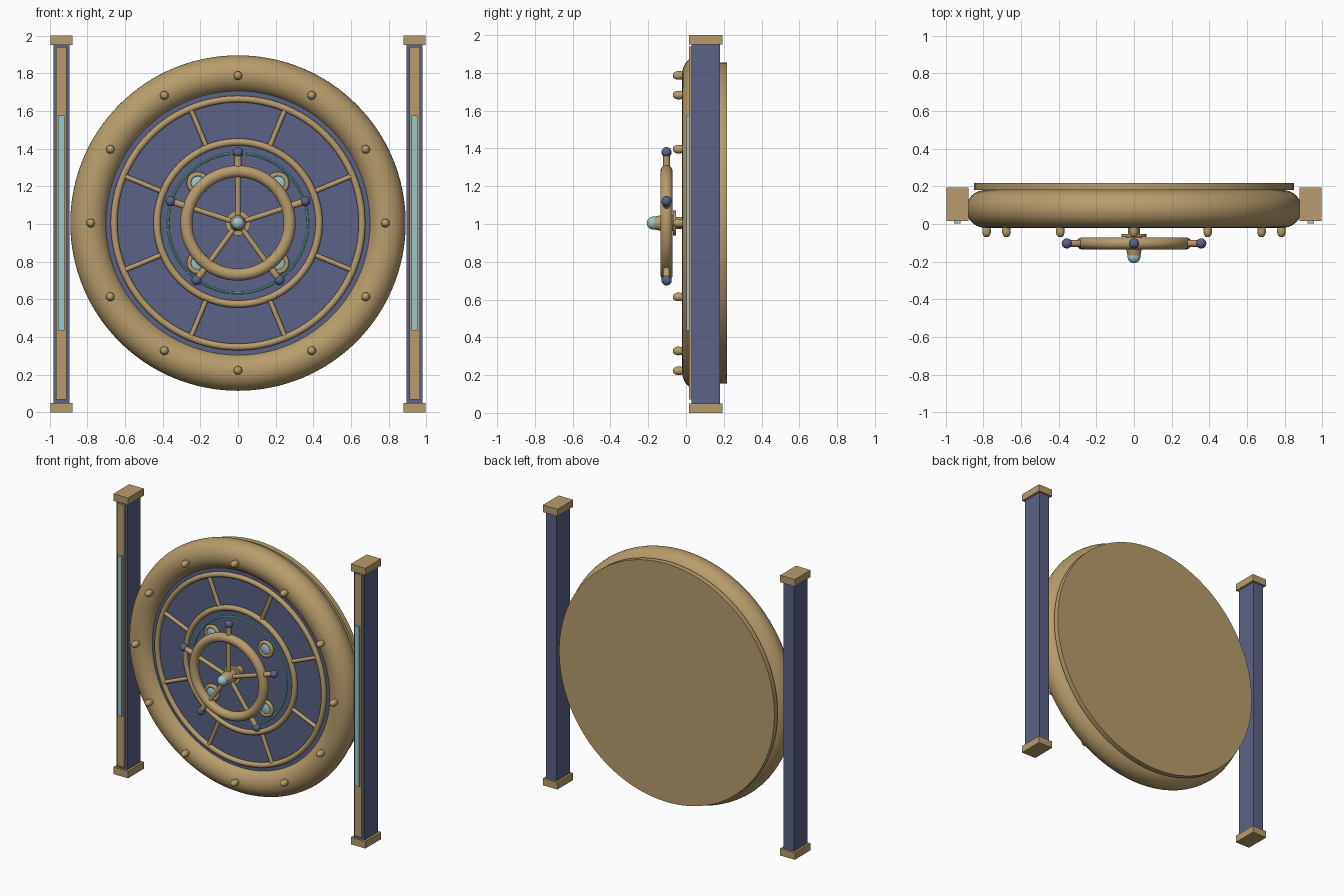
import bpy
import bmesh
from math import sin, cos, pi, radians
from mathutils import Vector

cube = bpy.data.objects.get("Cube")
if cube:
    bpy.data.objects.remove(cube, do_unlink=True)


def material(name, rgb):
    m = bpy.data.materials.new(name)
    m.use_nodes = True
    m.diffuse_color = (*rgb, 1)
    m.node_tree.nodes["Principled BSDF"].inputs["Base Color"].default_value = (*rgb, 1)
    return m


BRASS = material("brass", (0.48, 0.335, 0.15))
BLUE = material("slate blue", (0.105, 0.122, 0.24))
GLASS = material("pale glass", (0.33, 0.57, 0.6))
GLOW = material("turquoise glow", (0.14, 0.6, 0.5))

CZ = 1.005        # height of the door axis
WHEEL_Y = -0.103  # plane of the hand wheel


def finish(name, mat, smooth=True):
    ob = bpy.context.object
    ob.name = name
    ob.data.materials.append(mat)
    if smooth:
        bpy.ops.object.shade_smooth_by_angle(angle=radians(40))
    return ob


def polar(radius, degrees, y):
    a = radians(degrees)
    return Vector((radius * cos(a), y, CZ + radius * sin(a)))


def box(name, mat, center, size):
    bpy.ops.mesh.primitive_cube_add(size=1, location=center)
    bpy.context.object.scale = size
    bpy.ops.object.transform_apply(location=False, rotation=False, scale=True)
    return finish(name, mat, smooth=False)


def ring(name, mat, center, major, minor, segments=96, sides=16):
    bpy.ops.mesh.primitive_torus_add(
        location=center, rotation=(pi / 2, 0, 0), major_radius=major,
        minor_radius=minor, major_segments=segments, minor_segments=sides)
    return finish(name, mat)


def ball(name, mat, center, radius, depth=1.0):
    bpy.ops.mesh.primitive_uv_sphere_add(segments=24, ring_count=16, radius=radius, location=center)
    bpy.context.object.scale.y = depth
    return finish(name, mat)


def rod(name, mat, start, end, radius):
    span = end - start
    bpy.ops.mesh.primitive_cylinder_add(vertices=16, radius=radius, depth=span.length,
                                        location=(start + end) / 2)
    bpy.context.object.rotation_euler = span.to_track_quat('Z', 'Y').to_euler()
    return finish(name, mat)


def lathe(name, mat, center, profile, steps=32):
    """Turn a profile of (radius, y) points around the y axis."""
    bm = bmesh.new()
    verts = [bm.verts.new((r, y, 0)) for r, y in profile]
    edges = [bm.edges.new(pair) for pair in zip(verts, verts[1:])]
    bmesh.ops.spin(bm, geom=verts + edges, cent=(0, 0, 0), axis=(0, 1, 0),
                   angle=2 * pi, steps=steps)
    bmesh.ops.remove_doubles(bm, verts=bm.verts, dist=0.0001)
    bmesh.ops.recalc_face_normals(bm, faces=bm.faces)
    mesh = bpy.data.meshes.new(name)
    bm.to_mesh(mesh)
    bm.free()
    ob = bpy.data.objects.new(name, mesh)
    bpy.context.collection.objects.link(ob)
    bpy.ops.object.select_all(action='DESELECT')
    ob.select_set(True)
    bpy.context.view_layer.objects.active = ob
    ob.location = center
    return finish(name, mat)


def disc(name, mat, radius, front, back):
    return lathe(name, mat, (0, 0, CZ),
                 [(0, front), (radius, front), (radius, back), (0, back)], 96)


# Door body
ring("door_rim", BRASS, (0, 0.08, CZ), 0.79, 0.1, 128, 40)
disc("back_plate", BRASS, 0.85, 0.18, 0.217)
disc("door_panel", BLUE, 0.74, 0.035, 0.18)
disc("center_panel", BLUE, 0.43, 0.022, 0.1)

# Raised trim on the panel
ring("outer_trim", BRASS, (0, 0.03, CZ), 0.658, 0.018)
ring("inner_trim", BRASS, (0, 0.025, CZ), 0.43, 0.019)
ring("glow_ring", GLOW, (0, 0.02, CZ), 0.371, 0.006, 96, 8)
for i in range(8):
    a = 22.5 + 45 * i
    rod(f"panel_rib_{i + 1}", BRASS, polar(0.43, a, 0.028), polar(0.655, a, 0.028), 0.013)

# Rim bolts with domed heads
bolt_profile = [(0, -0.07), (0.01, -0.068), (0.018, -0.06), (0.023, -0.045),
                (0.022, -0.03), (0.018, 0), (0, 0)]
for i in range(12):
    lathe(f"rim_bolt_{i + 1}", BRASS, polar(0.782, 30 * i, 0), bolt_profile, 16)

# Four small gauges
for i in range(4):
    spot = polar(0.3, 45 + 90 * i, 0.012)
    ring(f"gauge_ring_{i + 1}", BRASS, spot, 0.047, 0.013, 32, 12)
    ball(f"gauge_lens_{i + 1}", GLASS, spot, 0.042, 0.35)

# Hand wheel with five handles
ring("hand_wheel", BRASS, (0, WHEEL_Y, CZ), 0.274, 0.032, 64, 20)
for i in range(5):
    a = 90 + 72 * i
    rod(f"wheel_spoke_{i + 1}", BRASS, polar(0, a, WHEEL_Y), polar(0.27, a, WHEEL_Y), 0.014)
    rod(f"wheel_handle_{i + 1}", BRASS, polar(0.27, a, WHEEL_Y), polar(0.37, a, WHEEL_Y), 0.018)
    ball(f"handle_knob_{i + 1}", BLUE, polar(0.375, a, WHEEL_Y), 0.027)

# Axle, flange and hub
lathe("wheel_hub", BRASS, (0, 0, CZ),
      [(0, -0.168), (0.034, -0.168), (0.04, -0.14), (0.043, -0.125), (0.043, -0.068),
       (0.066, -0.068), (0.066, -0.054), (0.031, -0.054), (0.031, 0.03), (0, 0.03)])
ball("hub_jewel", GLASS, (0, -0.174, CZ), 0.034)

# Side posts
for side, sx in (("left", 1), ("right", -1)):
    x = 0.937 * sx
    box(f"{side}_post", BLUE, (x, 0.105, 1), (0.084, 0.15, 1.92))
    box(f"{side}_post_strip", BRASS, (x, 0.026, 1.005), (0.055, 0.022, 1.87))
    box(f"{side}_post_light", GLASS, (x, 0.011, 1.005), (0.034, 0.018, 1.14))
    for level, z in (("base", 0.025), ("cap", 1.975)):
        box(f"{side}_post_{level}", BRASS, (x, 0.105, z), (0.115, 0.178, 0.05))
